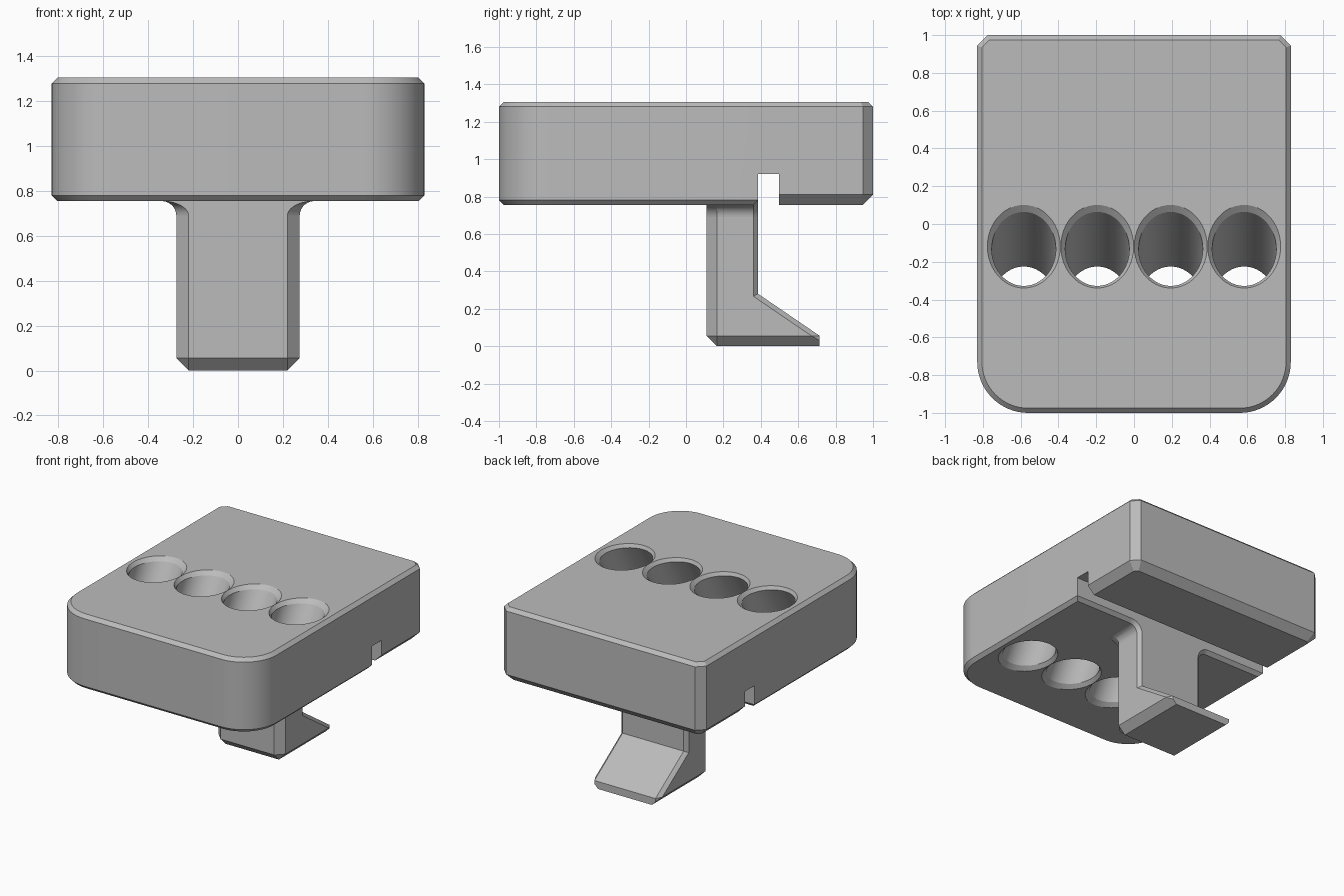
import bpy, bmesh
from math import sin, cos, pi, radians, sqrt

cube = bpy.data.objects.get("Cube")
if cube:
    bpy.data.objects.remove(cube, do_unlink=True)

grey = bpy.data.materials.new("plain grey")
grey.use_nodes = True
COLOUR = (0.5, 0.5, 0.5, 1)
grey.diffuse_color = COLOUR
grey.node_tree.nodes["Principled BSDF"].inputs["Base Color"].default_value = COLOUR


def loft(name, rings):
    """Skin a row of equal-length rings and cap both ends."""
    bm = bmesh.new()
    loops = [[bm.verts.new(p) for p in ring] for ring in rings]
    for a, b in zip(loops, loops[1:]):
        for i in range(len(a)):
            j = (i + 1) % len(a)
            bm.faces.new((a[i], a[j], b[j], b[i]))
    bm.faces.new(loops[0][::-1])
    bm.faces.new(loops[-1])
    bmesh.ops.remove_doubles(bm, verts=bm.verts, dist=0.0005)
    bmesh.ops.recalc_face_normals(bm, faces=bm.faces)
    mesh = bpy.data.meshes.new(name)
    bm.to_mesh(mesh)
    bm.free()
    mesh.materials.append(grey)
    obj = bpy.data.objects.new(name, mesh)
    bpy.context.collection.objects.link(obj)
    return obj


def smooth(obj):
    bpy.ops.object.select_all(action='DESELECT')
    obj.select_set(True)
    bpy.context.view_layer.objects.active = obj
    bpy.ops.object.shade_smooth_by_angle(angle=radians(20))


# Main block: rounded front corners, chamfered back corners
W, BOTTOM, TOP = 0.83, 0.755, 1.305
SMALL, LARGE = 0.025, 0.055
SLOT_FRONT, SLOT_BACK, SLOT_TOP = 0.385, 0.497, 0.92


def half_outline(front, back):
    """Right half of the block outline, inset by the given amounts."""
    r = 0.27 - front
    pts = [(W - 0.27 + r * sin(a), -0.73 - r * cos(a))
           for a in (pi / 2 * i / 16 for i in range(17))]
    cut = LARGE - back * (2 - sqrt(2))
    pts += [(W - front, 0.43), (W - back, 0.45),
            (W - back, 1 - back - cut), (W - back - cut, 1 - back)]
    return pts


def block_ring(front, back, z_front, z_back):
    half = half_outline(front, back)
    both = half + [(-x, y) for x, y in reversed(half)]
    return [(x, y, z_front if y < 0.44 else z_back) for x, y in both]


block = loft("block", [
    block_ring(SMALL, LARGE, BOTTOM, BOTTOM),
    block_ring(0, 0, BOTTOM + SMALL, BOTTOM + LARGE),
    block_ring(0, 0, TOP - SMALL, TOP - SMALL),
    block_ring(SMALL, SMALL, TOP, TOP)])

# Cross slot underneath, with a chamfered front lip
slot = [(SLOT_FRONT - 0.05, BOTTOM - SMALL), (SLOT_FRONT, BOTTOM + SMALL),
        (SLOT_FRONT, SLOT_TOP), (SLOT_BACK, SLOT_TOP), (SLOT_BACK, BOTTOM - SMALL)]
cutters = [loft("slot_cutter", [[(x, y, z) for y, z in slot] for x in (-1, 1)])]


# Four slanted holes with flared rims at both ends
def hole_ring(cx, z, cy, rx, ry):
    return [(cx + rx * cos(a), cy + ry * sin(a), z)
            for a in (2 * pi * i / 48 for i in range(48))]


for n in range(4):
    cx = (n - 1.5) * 0.389
    y_top, y_low = -0.132, -0.421
    cutters.append(loft("hole_cutter", [
        hole_ring(cx, BOTTOM - SMALL, y_low - 0.026, 0.216, 0.244),
        hole_ring(cx, BOTTOM + SMALL, y_low, 0.17, 0.196),
        hole_ring(cx, TOP - SMALL, y_top, 0.17, 0.196),
        hole_ring(cx, TOP + SMALL, y_top + 0.026, 0.216, 0.244)]))

for cutter in cutters:
    cutter.hide_render = True
    mod = block.modifiers.new("cut", 'BOOLEAN')
    mod.operation = 'DIFFERENCE'
    mod.solver = 'EXACT'
    mod.object = cutter
bpy.context.view_layer.update()
graph = bpy.context.evaluated_depsgraph_get()
finished = bpy.data.meshes.new_from_object(block.evaluated_get(graph))
block.modifiers.clear()
block.data = finished
for cutter in cutters:
    bpy.data.objects.remove(cutter, do_unlink=True)
smooth(block)

# Hook: side profile lofted across x, inset towards each side
NECK_TOP, FRONT, TIP, SLOPE = 0.69, 0.11, 0.715, 0.682


def hook_ring(x, f, b):
    drop = 0.28 - b * sqrt(1 + SLOPE ** 2)
    tip_y = min(TIP, SLOT_FRONT + (drop - LARGE) / SLOPE)
    back = SLOT_FRONT - b
    pts = [(FRONT + f, NECK_TOP), (FRONT + f, LARGE), (FRONT + LARGE, f),
           (tip_y, f), (tip_y, LARGE),
           (back, drop - SLOPE * (back - SLOT_FRONT)), (back, NECK_TOP)]
    return [(x, y, z) for y, z in pts]


HALF = 0.275
sides = [(HALF, LARGE, SMALL), (HALF - SMALL, LARGE - SMALL, 0), (HALF - LARGE, 0, 0)]
rings = [hook_ring(-x, f, b) for x, f, b in sides]
rings += [hook_ring(x, f, b) for x, f, b in reversed(sides)]
smooth(loft("hook", rings))

# Neck flare: fillet joining the hook to the block
R = BOTTOM - NECK_TOP
EDGE = HALF + R


def flare_ring(a, z=None):
    low = z or NECK_TOP + R * sin(a)
    high = z or NECK_TOP + (R + SMALL) * sin(a)
    half = [(EDGE - (R + LARGE) * cos(a), FRONT, low),
            (EDGE - R * cos(a), FRONT + LARGE, low),
            (EDGE - R * cos(a), SLOT_FRONT - SMALL, low),
            (EDGE - (R + SMALL) * cos(a), SLOT_FRONT, high)]
    return half + [(-x, y, h) for x, y, h in reversed(half)]


smooth(loft("neck_flare", [flare_ring(pi / 2 * i / 10) for i in range(11)]
            + [flare_ring(pi / 2, 0.8)]))
